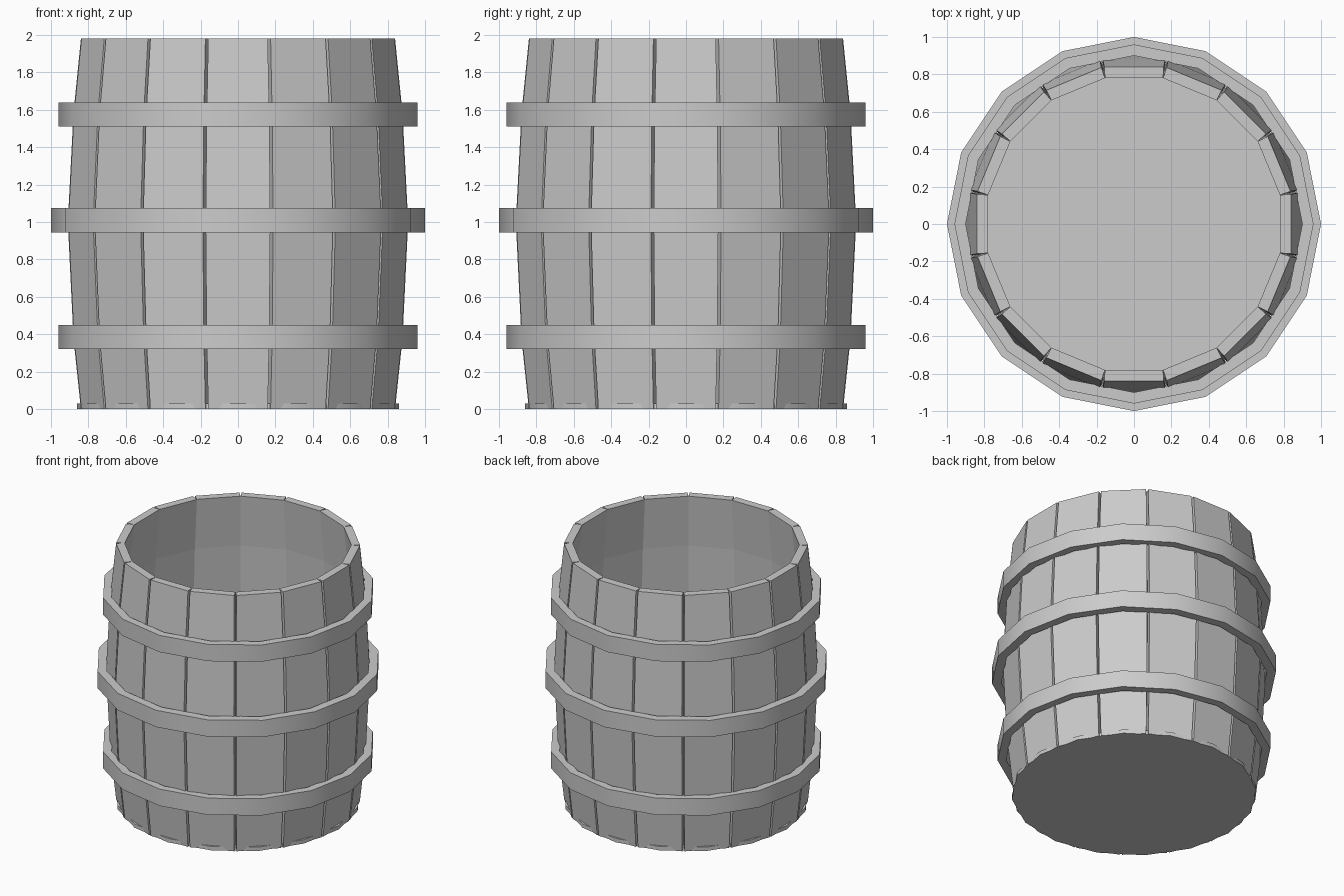
import bpy, bmesh
from math import cos, sin, tan, pi

if "Cube" in bpy.data.objects:
    bpy.data.objects.remove(bpy.data.objects["Cube"])

SIDES = 16
STEP = 2 * pi / SIDES
THICK = 0.06
# stave bulge: (height, distance of flat outer face from the axis)
BULGE = [(0.0, 0.84), (0.38, 0.88), (1.0, 0.91), (1.58, 0.88), (1.98, 0.84)]


def finish(name, bm, smooth=False):
    bmesh.ops.recalc_face_normals(bm, faces=bm.faces)
    mesh = bpy.data.meshes.new(name)
    bm.to_mesh(mesh)
    bm.free()
    obj = bpy.data.objects.new(name, mesh)
    bpy.context.collection.objects.link(obj)
    if smooth:
        bpy.ops.object.select_all(action='DESELECT')
        obj.select_set(True)
        bpy.context.view_layer.objects.active = obj
        bpy.ops.object.shade_smooth_by_angle(angle=pi / 6)
    return obj


def stave(name, angle):
    # wedge-shaped plank: touches its neighbours inside, leaves a V gap outside
    bm = bmesh.new()
    rings = []
    for z, r in BULGE:
        inner = r - THICK
        wo, wi = r * tan(STEP / 2) - 0.008, inner * tan(STEP / 2)
        section = [(r, -wo), (r, wo), (inner, wi), (inner, -wi)]
        rings.append([bm.verts.new((a * cos(angle) - b * sin(angle),
                                    a * sin(angle) + b * cos(angle), z))
                      for a, b in section])
    for low, high in zip(rings, rings[1:]):
        for i in range(4):
            j = (i + 1) % 4
            bm.faces.new((low[i], low[j], high[j], high[i]))
    bm.faces.new(rings[0])
    bm.faces.new(rings[-1])
    finish(name, bm)


def hoop(name, r_in, r_out, z0, z1):
    # rectangular section swept around the barrel
    bm = bmesh.new()
    section = [(r_in, z0), (r_out, z0), (r_out, z1), (r_in, z1)]
    rings = [[bm.verts.new((r * cos(k * STEP), r * sin(k * STEP), z))
              for r, z in section] for k in range(SIDES)]
    for k in range(SIDES):
        a, b = rings[k], rings[(k + 1) % SIDES]
        for i in range(4):
            j = (i + 1) % 4
            bm.faces.new((a[i], a[j], b[j], b[i]))
    finish(name, bm, smooth=True)


# staves
for k in range(SIDES):
    stave(f"stave_{k + 1}", k * STEP)

# hoops
hoop("lower_hoop", 0.90, 0.96, 0.32, 0.45)
hoop("middle_hoop", 0.935, 1.0, 0.945, 1.075)
hoop("upper_hoop", 0.90, 0.96, 1.51, 1.64)

# floor disc
bm = bmesh.new()
base = [bm.verts.new((0.86 * cos(k * STEP), 0.86 * sin(k * STEP), 0)) for k in range(SIDES)]
face = bm.faces.new(base)
top = bmesh.ops.extrude_face_region(bm, geom=[face])["geom"]
bmesh.ops.translate(bm, vec=(0, 0, 0.03),
                    verts=[v for v in top if isinstance(v, bmesh.types.BMVert)])
# keep the underside closed
if not any(all(v.co.z < 0.01 for v in f.verts) for f in bm.faces):
    bm.faces.new(base)
finish("floor_disc", bm, smooth=True)
